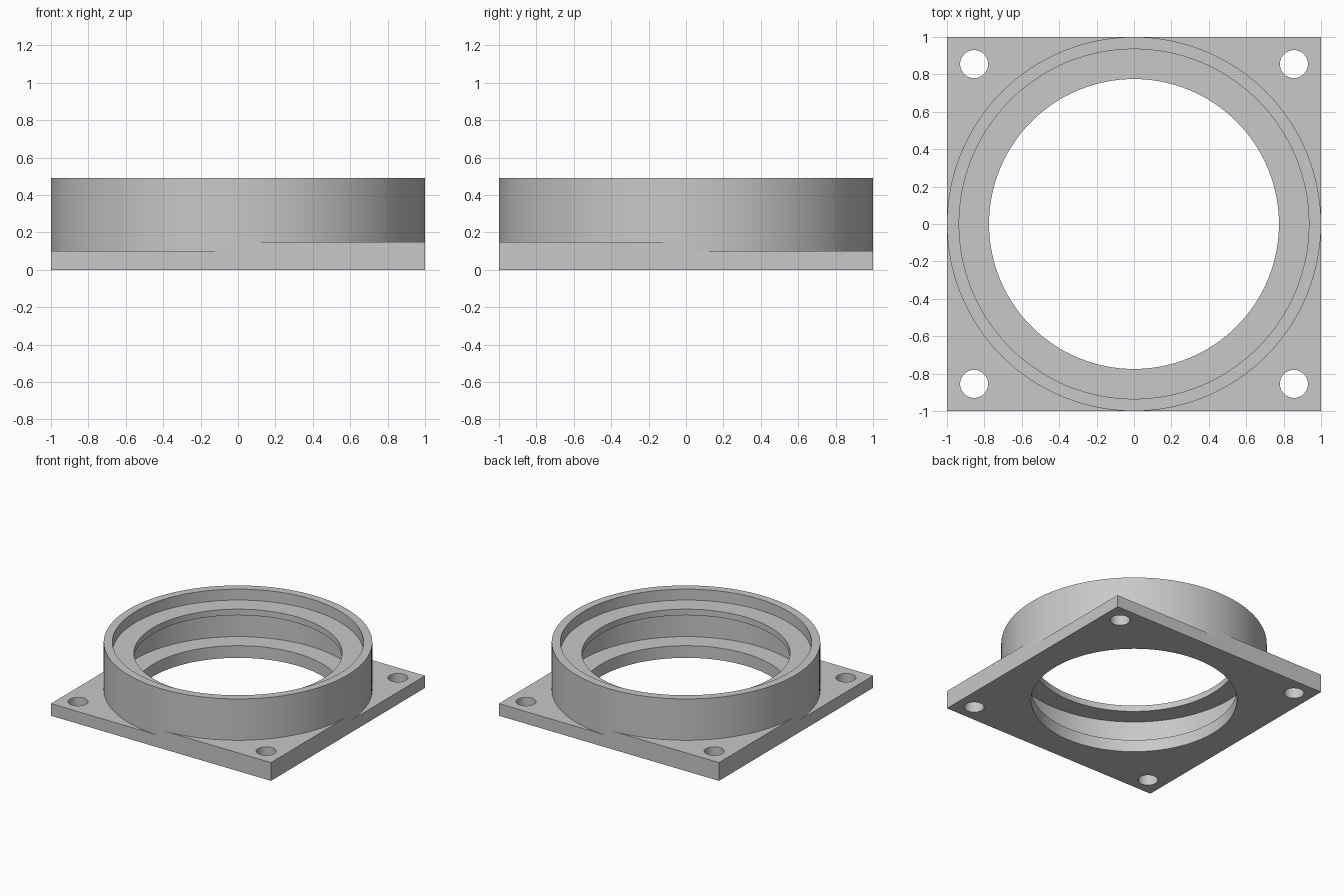
import bpy
import bmesh
from math import cos, sin, pi
from mathutils import Vector

SEGMENTS = 128
HOLE_SEGMENTS = 32
HOLE_CENTRE = 0.855
HOLE_RADIUS = 0.075

cube = bpy.data.objects.get("Cube")
if cube:
    bpy.data.objects.remove(cube, do_unlink=True)

grey = bpy.data.materials.new("plain grey")
grey.use_nodes = True
colour = (0.58, 0.58, 0.58, 1)
grey.diffuse_color = colour
grey.node_tree.nodes["Principled BSDF"].inputs["Base Color"].default_value = colour


def finish(bm, name):
    """Turn a bmesh into a shaded object."""
    bmesh.ops.recalc_face_normals(bm, faces=bm.faces[:])
    mesh = bpy.data.meshes.new(name)
    bm.to_mesh(mesh)
    bm.free()
    mesh.materials.append(grey)
    obj = bpy.data.objects.new(name, mesh)
    bpy.context.collection.objects.link(obj)
    bpy.ops.object.select_all(action='DESELECT')
    obj.select_set(True)
    bpy.context.view_layer.objects.active = obj
    bpy.ops.object.shade_smooth_by_angle(angle=pi / 6)
    return obj


def add_loop(bm, points):
    """Closed loop of edges through the points."""
    verts = [bm.verts.new((p[0], p[1], p[2])) for p in points]
    return [bm.edges.new((v, verts[(i + 1) % len(verts)]))
            for i, v in enumerate(verts)]


# Collar: stepped cross-section with a seat on top and a groove inside
OUTER, WALL, BORE = 1.0, 0.935, 0.775
profile = [(OUTER, 0), (OUTER, 0.49), (WALL, 0.49), (WALL, 0.40),
           (BORE, 0.40), (BORE, 0.35), (WALL, 0.35), (WALL, 0.10),
           (BORE, 0.10), (BORE, 0)]
bm = bmesh.new()
rings = [[bm.verts.new((r * cos(2 * pi * i / SEGMENTS),
                        r * sin(2 * pi * i / SEGMENTS), z))
          for r, z in profile] for i in range(SEGMENTS)]
for i in range(SEGMENTS):
    a, b = rings[i], rings[(i + 1) % SEGMENTS]
    for j in range(len(profile)):
        k = (j + 1) % len(profile)
        bm.faces.new((a[j], b[j], b[k], a[k]))
finish(bm, "collar")


# Flange corners: each fills one quadrant outside the collar, with a bolt hole
def flange_corner(name, sx, sy, thickness):
    steps = SEGMENTS // 4
    bm = bmesh.new()
    outline = [(sx * cos(pi / 2 * i / steps), sy * sin(pi / 2 * i / steps), 0)
               for i in range(steps + 1)] + [(sx, sy, 0)]
    hole = [(sx * HOLE_CENTRE + HOLE_RADIUS * cos(2 * pi * i / HOLE_SEGMENTS),
             sy * HOLE_CENTRE + HOLE_RADIUS * sin(2 * pi * i / HOLE_SEGMENTS), 0)
            for i in range(HOLE_SEGMENTS)]
    edges = add_loop(bm, outline) + add_loop(bm, hole)
    bmesh.ops.triangle_fill(bm, edges=edges, use_beauty=True,
                            normal=Vector((0, 0, 1)))
    top = bmesh.ops.extrude_face_region(bm, geom=bm.faces[:],
                                        use_keep_orig=True)
    bmesh.ops.translate(bm, vec=(0, 0, thickness),
                        verts=[g for g in top["geom"]
                               if isinstance(g, bmesh.types.BMVert)])
    finish(bm, name)


# Diagonal pairs share a thickness
for depth, sy in (("front", -1), ("back", 1)):
    for side, sx in (("left", 1), ("right", -1)):
        flange_corner(f"flange_{depth}_{side}", sx, sy,
                      0.10 if sx == sy else 0.15)
